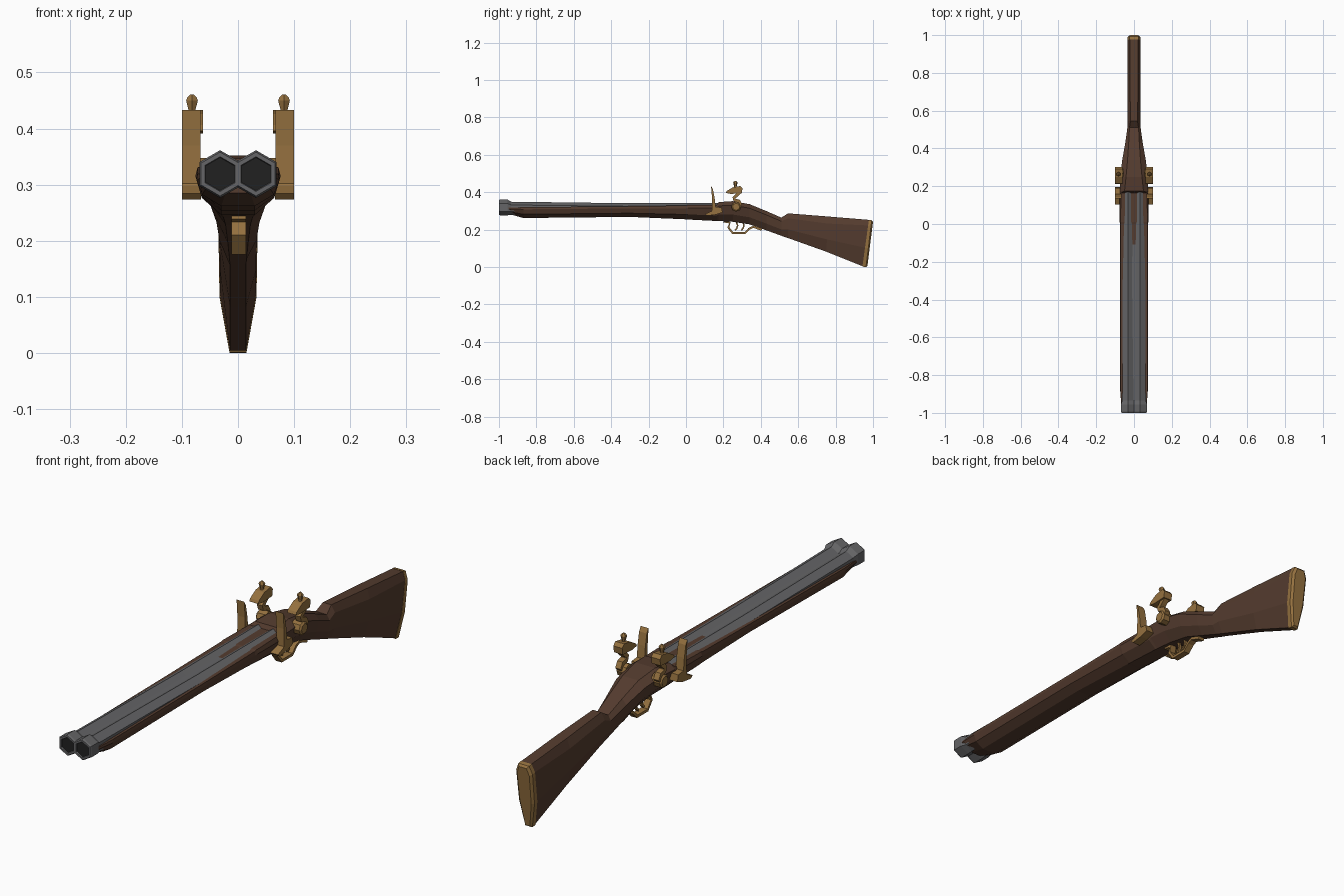
import bpy, bmesh
from math import sin, cos, pi
from mathutils import Vector


def material(name, rgb):
    m = bpy.data.materials.new(name)
    m.diffuse_color = (*rgb, 1)
    return m


WOOD = material("walnut", (0.09, 0.045, 0.028))
BRASS = material("brass", (0.30, 0.165, 0.05))
STEEL = material("steel", (0.13, 0.13, 0.135))
DARK = material("bore_black", (0.015, 0.015, 0.015))


def loft(name, sections, mat, mirror=False, caps=(True, True)):
    """Skin a row of equal-sized closed sections."""
    bm = bmesh.new()
    rows = [[bm.verts.new(p) for p in s] for s in sections]
    n = len(rows[0])
    for a, b in zip(rows, rows[1:]):
        for i in range(n):
            j = (i + 1) % n
            bm.faces.new((a[i], a[j], b[j], b[i]))
    if caps[0]:
        bm.faces.new(rows[0][::-1])
    if caps[1]:
        bm.faces.new(rows[-1])
    bmesh.ops.recalc_face_normals(bm, faces=bm.faces)
    me = bpy.data.meshes.new(name)
    bm.to_mesh(me)
    bm.free()
    me.materials.append(mat)
    ob = bpy.data.objects.new(name, me)
    bpy.context.collection.objects.link(ob)
    if mirror:
        ob.modifiers.new("both_sides", 'MIRROR')
    return ob


def slab(name, outline, x0, x1, mat, mirror=False):
    """Side-view outline (y, z) extruded along x."""
    return loft(name, [[(x, y, z) for y, z in outline] for x in (x0, x1)], mat, mirror)


def ribbon(name, path, thick, x0, x1, mat, mirror=False):
    """Flat bar following a side-view path (y, z)."""
    pts = [Vector(p) for p in path]
    secs = []
    for i, p in enumerate(pts):
        d = (pts[min(i + 1, len(pts) - 1)] - pts[max(i - 1, 0)]).normalized()
        o = Vector((-d.y, d.x)) * thick / 2
        a, b = p + o, p - o
        secs.append([(x0, *a), (x1, *a), (x1, *b), (x0, *b)])
    return loft(name, secs, mat, mirror)


def ring(axis, x, y, z, r, n=6):
    """Polygon around the y, x or z axis."""
    out = []
    for i in range(n):
        t = 2 * pi * i / n
        u, v = r * sin(t), r * cos(t)
        out.append({'y': (x + u, y, z + v), 'x': (x, y + u, z + v), 'z': (x + u, y + v, z)}[axis])
    return out


def stock_section(yb, zb, yt, zt, widths, f=(0.35, 0.8)):
    """Eight-sided, symmetric section: bottom, low side, high side, top."""
    right = [(w, yb + (yt - yb) * k, zb + (zt - zb) * k)
             for w, k in zip(widths, (0, f[0], f[1], 1))]
    return right + [(-x, y, z) for x, y, z in reversed(right)]


# Stock: fore-end, lock area, wrist and butt in one skin
FORE = (0.03, 0.064, 0.074, 0.072)
stations = [
    (-0.95, 0.285, 0.318, (0.022, 0.055, 0.068, 0.066)),
    (-0.87, 0.262, 0.320, FORE),
    (-0.30, 0.268, 0.325, FORE),
    (0.00, 0.255, 0.329, FORE),
    (0.01, 0.254, 0.331, (0.03, 0.066, 0.076, 0.072)),
    (0.165, 0.246, 0.332, (0.03, 0.064, 0.076, 0.068)),
    (0.175, 0.246, 0.347, (0.03, 0.064, 0.075, 0.05)),
    (0.25, 0.242, 0.352, (0.026, 0.058, 0.073, 0.042)),
    (0.34, 0.228, 0.336, (0.022, 0.05, 0.062, 0.034)),
    (0.43, 0.196, 0.299, (0.018, 0.038, 0.046, 0.028)),
    (0.51, 0.167, 0.264, (0.015, 0.033, 0.035, 0.024)),
    (0.545, 0.155, 0.287, (0.014, 0.033, 0.034, 0.018)),
]
secs = [stock_section(y, zb, y, zt, w) for y, zb, zt, w in stations]
BUTT = (0.014, 0.032, 0.034, 0.022)
secs.append(stock_section(0.75, 0.082, 0.76, 0.27, BUTT))
secs.append(stock_section(0.945, 0.004, 0.98, 0.252, BUTT, (0.4, 0.88)))
loft("stock", secs, WOOD)

# Brass butt plate
loft("butt_plate", [
    stock_section(0.943, 0.002, 0.978, 0.253, (0.015, 0.033, 0.035, 0.023), (0.4, 0.88)),
    stock_section(0.962, 0.0, 0.993, 0.25, (0.015, 0.033, 0.035, 0.023), (0.4, 0.88)),
    stock_section(0.970, 0.006, 1.0, 0.242, (0.01, 0.024, 0.026, 0.016), (0.4, 0.88))], BRASS)

# Twin hexagonal barrels with muzzle collars and dark bores
barrel = [(-0.99, 0.319, 0.028), (-1.0, 0.319, 0.031), (-1.0, 0.319, 0.039), (-0.993, 0.319, 0.0425),
          (-0.955, 0.319, 0.0425), (-0.935, 0.314, 0.035), (-0.3, 0.308, 0.033), (0.178, 0.308, 0.033)]
loft("barrels", [ring('y', 0.032, y, z, r) for y, z, r in barrel], STEEL, True, (False, True))
loft("bores", [ring('y', 0.032, y, 0.319, 0.0305) for y in (-0.995, -0.985)], DARK, True)

# Rib between the barrels
loft("barrel_rib", [[(-0.012, y, 0.30), (0.012, y, 0.30), (0.012, y, z), (-0.012, y, z)]
                    for y, z in ((-0.94, 0.332), (0.178, 0.326))], STEEL)

# Priming pans and upright frizzens
slab("pan", [(0.102, 0.284), (0.112, 0.274), (0.16, 0.280), (0.195, 0.292), (0.19, 0.318),
             (0.155, 0.322), (0.135, 0.298)], 0.066, 0.1, BRASS, True)
slab("frizzen", [(0.138, 0.302), (0.160, 0.308), (0.153, 0.37), (0.144, 0.416), (0.134, 0.433),
                 (0.139, 0.37)], 0.067, 0.1, BRASS, True)

# Hammers: pivot disc, goose neck, jaws, screw knob
loft("hammer_pivot", [ring('x', x, 0.268, 0.322, r, 8)
                      for x, r in ((0.055, 0.026), (0.092, 0.026), (0.098, 0.019))], BRASS, True)
ribbon("hammer_neck", [(0.275, 0.318), (0.292, 0.338), (0.283, 0.352), (0.26, 0.358), (0.256, 0.37),
                       (0.272, 0.384), (0.290, 0.402)], 0.017, 0.070, 0.093, BRASS, True)
slab("hammer_jaw", [(0.212, 0.396), (0.24, 0.391), (0.298, 0.394), (0.302, 0.420), (0.290, 0.433),
                    (0.25, 0.426), (0.217, 0.406)], 0.062, 0.1, BRASS, True)
loft("jaw_screw", [ring('z', 0.082, 0.264, z, r) for z, r in
                   ((0.415, 0.007), (0.433, 0.007), (0.450, 0.012), (0.455, 0.010), (0.461, 0.003))], BRASS, True)

# Trigger guard and two triggers
ribbon("trigger_guard", [(0.20, 0.244), (0.235, 0.237), (0.226, 0.212), (0.25, 0.181), (0.315, 0.181),
                         (0.338, 0.205), (0.36, 0.215), (0.405, 0.199)], 0.011, -0.012, 0.014, BRASS)
for i, y in enumerate((0.268, 0.302)):
    ribbon(f"trigger_{i + 1}", [(y, 0.245), (y + 0.008, 0.222), (y + 0.004, 0.208), (y - 0.006, 0.196)],
           0.008, -0.005, 0.006, BRASS)
